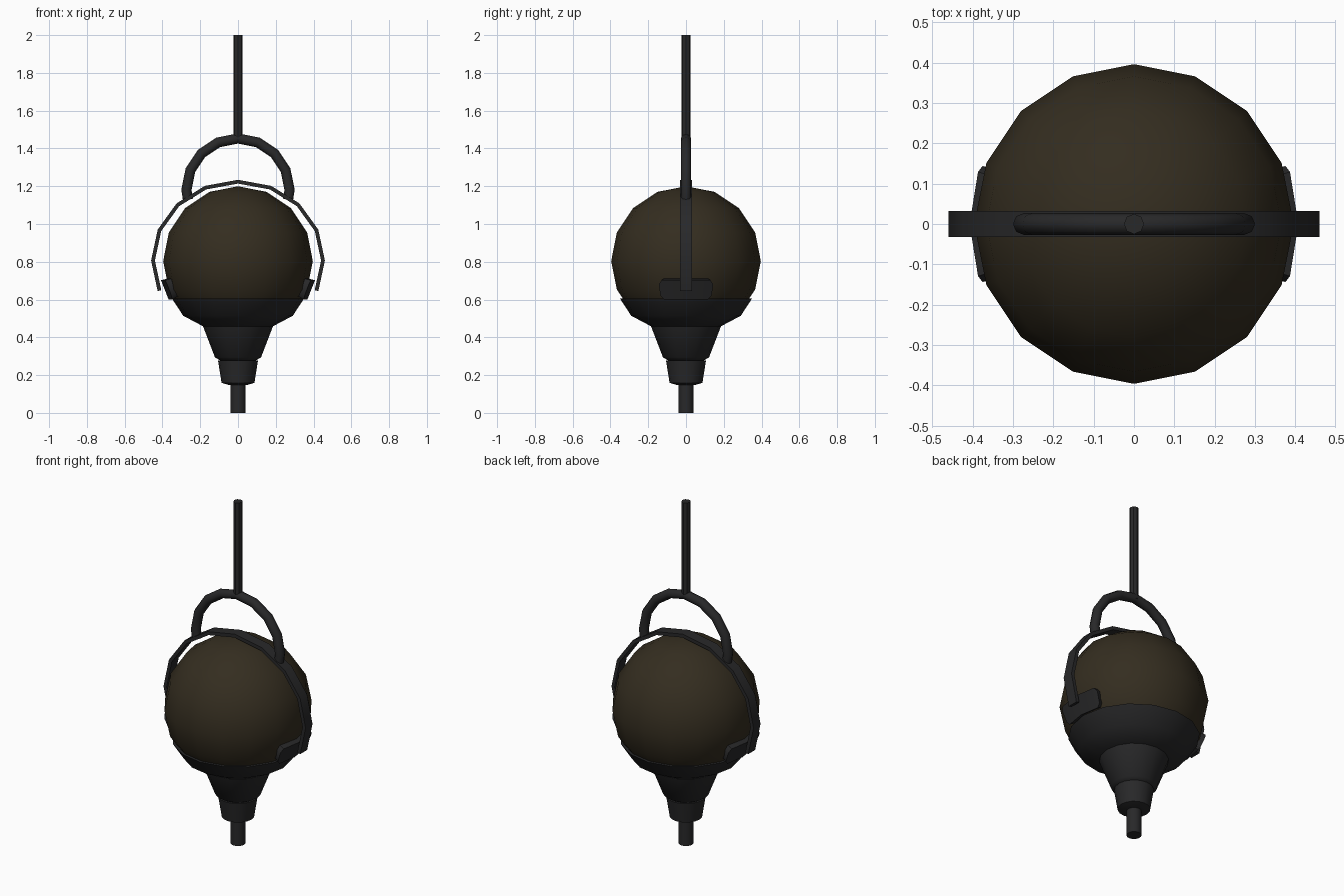
import bpy, bmesh
from math import sin, cos, pi, radians
from mathutils import Vector

if "Cube" in bpy.data.objects:
    bpy.data.objects.remove(bpy.data.objects["Cube"])

def material(name, color):
    m = bpy.data.materials.new(name)
    m.diffuse_color = color
    m.use_nodes = True
    m.node_tree.nodes["Principled BSDF"].inputs["Base Color"].default_value = m.diffuse_color
    return m

IRON = material("dark_iron", (0.021, 0.021, 0.022, 1))
BROWN = material("dark_brown", (0.034, 0.026, 0.014, 1))

def finish(name, bm, mat, angle=40):
    bmesh.ops.recalc_face_normals(bm, faces=bm.faces)
    me = bpy.data.meshes.new(name)
    bm.to_mesh(me)
    bm.free()
    ob = bpy.data.objects.new(name, me)
    bpy.context.collection.objects.link(ob)
    me.materials.append(mat)
    bpy.ops.object.select_all(action='DESELECT')
    ob.select_set(True)
    bpy.context.view_layer.objects.active = ob
    bpy.ops.object.shade_smooth_by_angle(angle=radians(angle))
    return ob

def skin(name, rings, mat, angle=40):
    """Join equal-sized closed rings of points and cap both ends."""
    bm = bmesh.new()
    vs = [[bm.verts.new(p) for p in r] for r in rings]
    n = len(vs[0])
    for a, b in zip(vs, vs[1:]):
        for i in range(n):
            j = (i + 1) % n
            bm.faces.new((a[i], a[j], b[j], b[i]))
    bm.faces.new(vs[0])
    bm.faces.new(vs[-1])
    return finish(name, bm, mat, angle)

def lathe(name, profile, sides=16):
    return skin(name, [[(r * cos(2 * pi * i / sides), r * sin(2 * pi * i / sides), z)
                        for i in range(sides)] for r, z in profile], IRON)

def sweep(name, path, section, angle=40):
    """Sweep a (normal, y) section along an x/z path."""
    rings = []
    for i, p in enumerate(path):
        a, b = path[max(i - 1, 0)], path[min(i + 1, len(path) - 1)]
        t = (Vector(b) - Vector(a)).normalized()
        rings.append([(p[0] + t.y * n, y, p[1] - t.x * n) for n, y in section])
    return skin(name, rings, IRON, angle)

# globe
bm = bmesh.new()
bmesh.ops.create_uvsphere(bm, u_segments=16, v_segments=8, radius=0.396)
bmesh.ops.translate(bm, verts=bm.verts, vec=(0, 0, 0.804))
finish("globe", bm, BROWN, 60)

# stepped base under the globe
lathe("cup", [(0.334, 0.606), (0.35, 0.606), (0.29, 0.514), (0.18, 0.456)])
lathe("neck", [(0.185, 0.458), (0.122, 0.294), (0.09, 0.275)])
lathe("collar", [(0.106, 0.278), (0.087, 0.159), (0.045, 0.147)])
lathe("finial_stem", [(0.04, 0.155), (0.04, 0.0)])

# hanging rod
lathe("hanging_rod", [(0.025, 1.44), (0.025, 2.0)], 8)

# handle loop
arc = [(0.273 * cos(k * pi / 8), 1.18 + 0.273 * sin(k * pi / 8)) for k in range(9)]
arc = [(0.265, 1.13)] + arc + [(-0.265, 1.13)]
tube = [(0.027 * cos(k * pi / 4), 0.027 * sin(k * pi / 4)) for k in range(8)]
sweep("handle_loop", arc, tube, 60)

# flat strap over the globe
band = [(0.45 * cos(k * pi / 8), 0.807 + 0.417 * sin(k * pi / 8)) for k in range(-1, 10)]
sweep("strap", band, [(-0.01, -0.032), (0.01, -0.032), (0.01, 0.032), (-0.01, 0.032)])

# curved pads holding the strap ends (azimuth, elevation outline, in degrees)
upper = [(-21, -17), (-18.5, -14), (0, -14), (18.5, -14), (21, -17)]
lower = [(-21, -26), (-18.5, -29), (0, -29), (18.5, -29), (21, -26)]

def on_globe(r, az, el, side):
    az, el = radians(az), radians(el)
    return (side * r * cos(el) * cos(az), r * cos(el) * sin(az), 0.804 + r * sin(el))

for side, label in ((1, "right"), (-1, "left")):
    rings = [[on_globe(0.375, *u, side), on_globe(0.42, *u, side),
              on_globe(0.42, *l, side), on_globe(0.375, *l, side)]
             for u, l in zip(upper, lower)]
    skin("strap_pad_" + label, rings, IRON)
